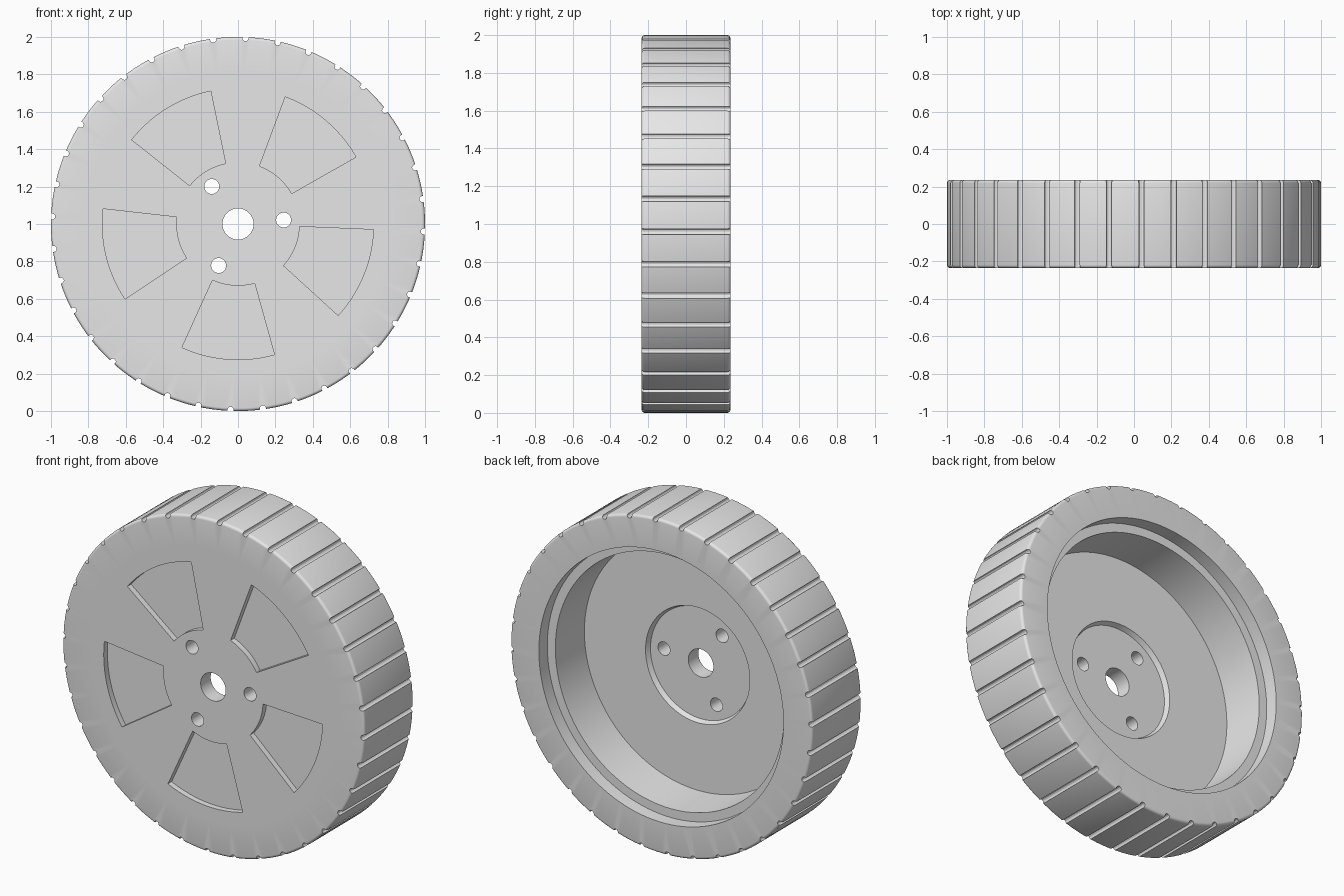
import bpy, bmesh
from math import cos, sin, pi, radians
from mathutils import Matrix, Vector

if "Cube" in bpy.data.objects:
    bpy.data.objects.remove(bpy.data.objects["Cube"], do_unlink=True)

HALF = 0.235      # half the wheel width
AXLE = 1.0        # height of the axle
SEGS = 180

grey = bpy.data.materials.new("light grey")
grey.use_nodes = True
grey.diffuse_color = (0.8, 0.8, 0.8, 1)
grey.node_tree.nodes["Principled BSDF"].inputs["Base Color"].default_value = (0.8, 0.8, 0.8, 1)


def polar(r, angle, y=0.0):
    return Vector((r * cos(angle), y, AXLE + r * sin(angle)))


def lathe(bm, profile, start=0.0, sweep=2 * pi, steps=SEGS):
    """Sweep a closed (radius, y) outline around the axle; cap it if partial."""
    full = sweep > 2 * pi - 0.001
    count = steps if full else steps + 1
    rings = [[bm.verts.new(polar(r, start + sweep * i / steps, y)) for r, y in profile]
             for i in range(count)]
    n = len(profile)
    for i in range(steps):
        a, b = rings[i], rings[(i + 1) % count]
        for j in range(n):
            k = (j + 1) % n
            bm.faces.new((a[j], a[k], b[k], b[j]))
    if not full:
        bm.faces.new(rings[0])
        bm.faces.new(rings[-1])


def rod(bm, centre, radius, segments):
    """Cylinder parallel to the axle, longer than the wheel is wide."""
    bmesh.ops.create_cone(bm, cap_ends=True, segments=segments, radius1=radius,
                          radius2=radius, depth=1.0,
                          matrix=Matrix.Translation(centre) @ Matrix.Rotation(pi / 2, 4, 'X'))


def finish(bm, name):
    bmesh.ops.recalc_face_normals(bm, faces=bm.faces[:])
    mesh = bpy.data.meshes.new(name)
    bm.to_mesh(mesh)
    bm.free()
    mesh.materials.append(grey)
    obj = bpy.data.objects.new(name, mesh)
    bpy.context.collection.objects.link(obj)
    return obj


def cut(target, cutter):
    cutter.hide_render = True
    mod = target.modifiers.new("cut", 'BOOLEAN')
    mod.operation = 'DIFFERENCE'
    mod.solver = 'EXACT'
    mod.object = cutter
    bpy.ops.object.select_all(action='DESELECT')
    bpy.context.view_layer.objects.active = target
    target.select_set(True)
    bpy.ops.object.modifier_apply(modifier=mod.name)
    bpy.data.objects.remove(cutter, do_unlink=True)
    bpy.ops.object.shade_smooth_by_angle(angle=radians(25))


# Tyre: plain ring with rounded outer edges
ROUND = 0.016
corner = [(1 - ROUND + ROUND * sin(t), HALF - ROUND + ROUND * cos(t))
          for t in (i * pi / 8 for i in range(5))]
tyre_outline = ([(0.81, HALF)] + corner
                + [(r, -y) for r, y in reversed(corner)] + [(0.81, -HALF)])
bm = bmesh.new()
lathe(bm, tyre_outline)
tyre = finish(bm, "tyre")

# Tread grooves across the tyre
bm = bmesh.new()
for i in range(36):
    rod(bm, polar(0.994, radians(10 * i - 2.3)), 0.016, 12)
cut(tyre, finish(bm, "groove_cutter"))

# Wheel: cup open at the back, with a shallow round hub recess
FLOOR, RECESS, RIM_END = -0.11, -0.14, 0.155
bm = bmesh.new()
lathe(bm, [(0.083, -HALF), (0.81, -HALF), (0.81, RIM_END), (0.757, RIM_END),
           (0.75, FLOOR), (0.345, FLOOR), (0.333, RECESS), (0.083, RECESS)])
wheel = finish(bm, "wheel")

# Fan-shaped pockets in the front and three bolt holes
bm = bmesh.new()
for i in range(5):
    lathe(bm, [(0.33, -0.3), (0.725, -0.3), (0.725, -0.2), (0.33, -0.2)],
          radians(72 * i - 114.4), radians(40), 20)
for i in range(3):
    rod(bm, polar(0.245, radians(120 * i + 5)), 0.04, 32)
cut(wheel, finish(bm, "pocket_cutter"))
